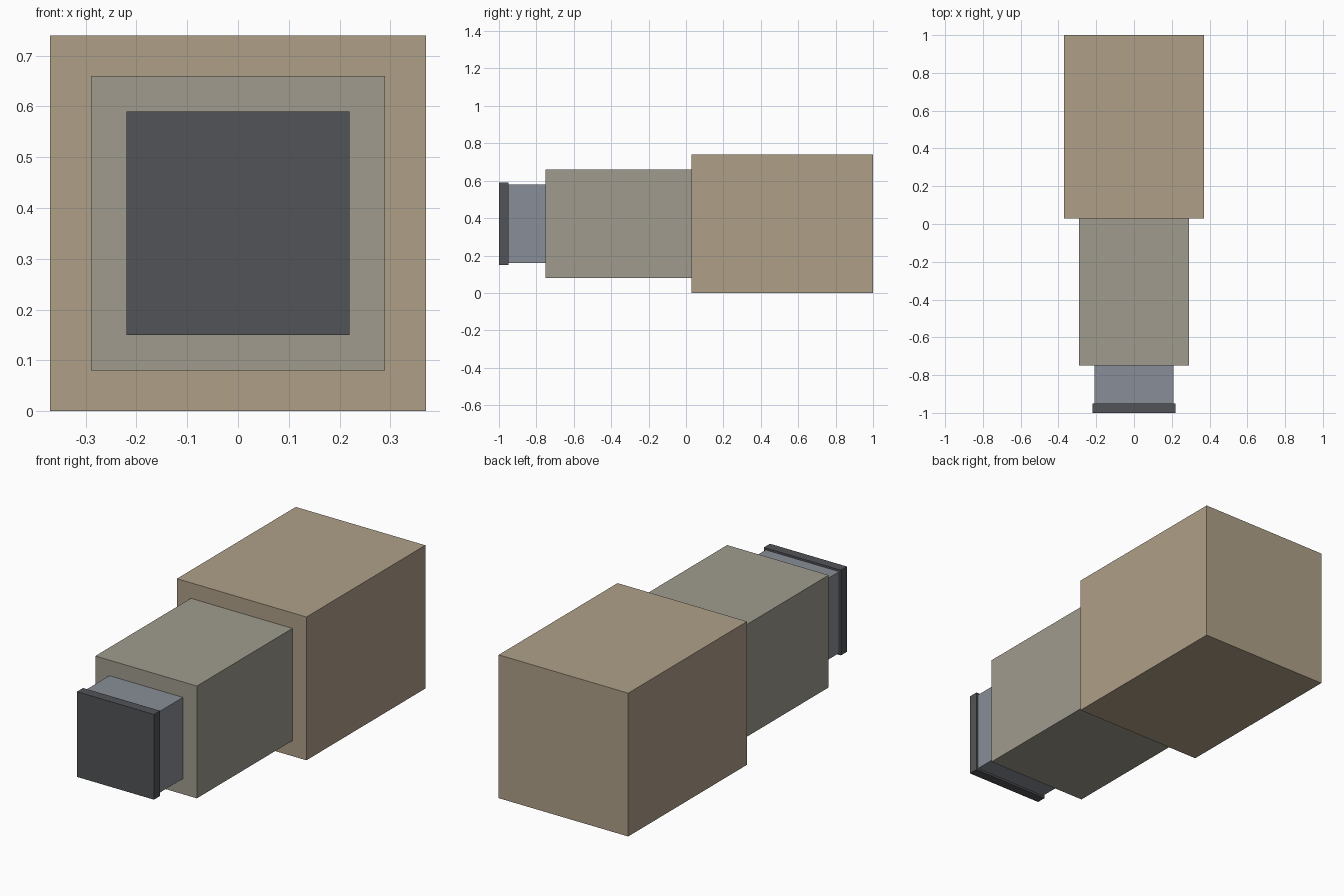
import bpy

if "Cube" in bpy.data.objects:
    bpy.data.objects.remove(bpy.data.objects["Cube"])

CENTRE_Z = 0.37


def square_block(name, half, y0, y1, colour):
    """Square-section block running along y, centred on the shared axis."""
    bpy.ops.mesh.primitive_cube_add(size=1, location=(0, (y0 + y1) / 2, CENTRE_Z))
    ob = bpy.context.object
    ob.name = name
    ob.scale = (2 * half, y1 - y0, 2 * half)
    bpy.ops.object.transform_apply(location=False, rotation=False, scale=True)
    mat = bpy.data.materials.new(name + "_colour")
    mat.diffuse_color = (*colour, 1)
    mat.use_nodes = True
    mat.node_tree.nodes["Principled BSDF"].inputs["Base Color"].default_value = mat.diffuse_color
    ob.data.materials.append(mat)
    return ob


# Telescoping sections from the back to the front
square_block("rear_housing", 0.37, 0.03, 1.0, (0.43, 0.35, 0.25))
square_block("middle_sleeve", 0.29, -0.75, 0.03, (0.35, 0.33, 0.27))
square_block("inner_rod", 0.21, -0.95, -0.75, (0.25, 0.27, 0.31))
square_block("end_plate", 0.22, -1.0, -0.95, (0.085, 0.088, 0.095))
